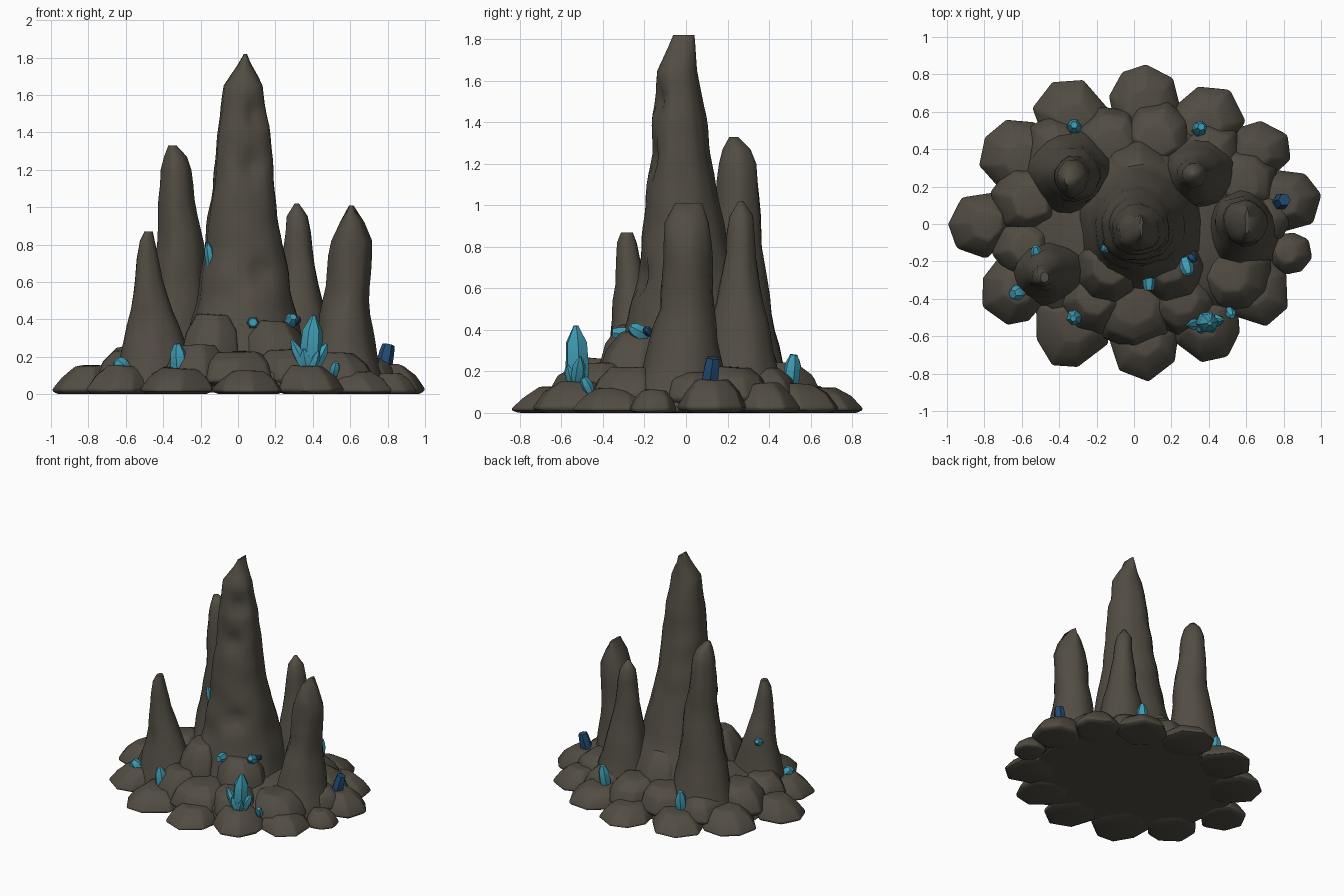
import bpy, bmesh, math, random
from mathutils import Vector, noise

random.seed(11)
cube = bpy.data.objects.get("Cube")
if cube:
    bpy.data.objects.remove(cube, do_unlink=True)


def make_material(name, colour):
    mat = bpy.data.materials.new(name)
    mat.use_nodes = True
    mat.diffuse_color = (*colour, 1)
    shader = next(n for n in mat.node_tree.nodes if n.type == 'BSDF_PRINCIPLED')
    shader.inputs["Base Color"].default_value = (*colour, 1)
    shader.inputs["Roughness"].default_value = 0.9
    return mat


ROCK = make_material("brown rock", (.083, .073, .056))
TEAL = make_material("teal crystal", (.05, .33, .45))
NAVY = make_material("dark blue crystal", (.016, .07, .17))

# Stone cross-sections: width and height as shares of radius and top
LOW_STONE = ((.78, 0), (1, .14), (.8, .62), (.48, 1))
HIGH_STONE = ((.74, 0), (1, .18), (.84, .7), (.52, 1))


def skin_rings(name, rings, material, smooth_angle, bevel=0):
    """Bridge a stack of closed rings and cap both ends."""
    bm = bmesh.new()
    loops = [[bm.verts.new(p) for p in ring] for ring in rings]
    count = len(loops[0])
    for low, high in zip(loops, loops[1:]):
        for i in range(count):
            j = (i + 1) % count
            bm.faces.new((low[i], low[j], high[j], high[i]))
    bm.faces.new(loops[0][::-1])
    bm.faces.new(loops[-1])
    bmesh.ops.recalc_face_normals(bm, faces=bm.faces)
    mesh = bpy.data.meshes.new(name)
    bm.to_mesh(mesh)
    bm.free()
    mesh.materials.append(material)
    obj = bpy.data.objects.new(name, mesh)
    bpy.context.collection.objects.link(obj)
    bpy.ops.object.select_all(action='DESELECT')
    obj.select_set(True)
    bpy.context.view_layer.objects.active = obj
    bpy.ops.object.shade_smooth_by_angle(angle=math.radians(smooth_angle))
    if bevel:
        mod = obj.modifiers.new("worn edges", 'BEVEL')
        mod.width = bevel
        mod.segments = 2
        mod.limit_method = 'ANGLE'
        mod.angle_limit = math.radians(25)
    return obj


def spire(name, rows, pits=(), sides=20, step=.08):
    """Rock column from rows of (height, x min, x max, y min, y max)."""
    wobble = [random.uniform(.96, 1.04) for _ in range(sides)]
    levels = []
    for a, b in zip(rows, rows[1:]):
        parts = max(1, round((b[0] - a[0]) / step))
        for k in range(parts):
            levels.append([p + (q - p) * k / parts for p, q in zip(a, b)])
    levels.append(rows[-1])
    rings = []
    for z, x0, x1, y0, y1 in levels:
        centre = Vector(((x0 + x1) / 2, (y0 + y1) / 2, z))
        ring = []
        for i in range(sides):
            t = math.tau * i / sides
            out = Vector((math.cos(t) * (x1 - x0) / 2, math.sin(t) * (y1 - y0) / 2, 0))
            point = centre + out * wobble[i]
            shift = noise.noise(point * 6) * .014
            for *spot, radius, depth in pits:
                gap = (point - Vector(spot)).length
                if gap < radius:
                    shift -= depth * (1 - gap / radius)
            shift = max(shift, -.6 * out.length)
            ring.append(point + out.normalized() * shift)
        rings.append(ring)
    return skin_rings(name, rings, ROCK, 60)


def boulder(name, x, y, radius, top, bottom=0, section=HIGH_STONE):
    """Angular stone whose lip slopes down and outward."""
    sides = random.choice((7, 8))
    facing = math.atan2(y, x)
    wobble = [1.03] + [random.uniform(.92, 1.08) for _ in range(sides - 1)]
    turn = [0] + [random.uniform(-.15, .15) for _ in range(sides - 1)]
    inward = Vector((-math.cos(facing), -math.sin(facing), 0))
    rings = []
    for width, level in section:
        centre = Vector((x, y, 0)) + inward * radius * level * .2
        ring = []
        for i in range(sides):
            t = facing + math.tau * i / sides + turn[i]
            r = radius * width * wobble[i]
            lift = random.uniform(-.01, .01) if level > .5 else 0
            z = bottom + (top - bottom) * level + lift
            ring.append(centre + Vector((math.cos(t) * r, math.sin(t) * r, z)))
        rings.append(ring)
    return skin_rings(name, rings, ROCK, 60, bevel=.014)


def crystal(name, base, tip, radius, material=TEAL, blunt=.2):
    """Six-sided shard running from base to its tip."""
    base, tip = Vector(base), Vector(tip)
    turn = (tip - base).to_track_quat('Z', 'Y')
    rings = []
    for along, width in ((0, .8), (.4, 1), (.75, .9), (1, blunt)):
        centre = base.lerp(tip, along)
        rings.append([centre + turn @ Vector((math.cos(math.tau * i / 6) * radius * width,
                                              math.sin(math.tau * i / 6) * radius * width, 0))
                      for i in range(6)])
    return skin_rings(name, rings, material, 25)


# Low mound that fills the middle
spire("base_mound", [(.01, -.74, .76, -.6, .6), (.11, -.7, .72, -.57, .57),
                     (.2, -.5, .55, -.43, .46), (.24, -.3, .35, -.3, .35)])

# Tall central spire with hollows worn in its front
spire("central_spire",
      [(.03, -.34, .42, -.42, .5), (.2, -.3, .38, -.36, .42), (.45, -.23, .31, -.28, .3),
       (.8, -.18, .24, -.22, .2), (1.2, -.13, .19, -.18, .13), (1.43, -.1, .17, -.16, .1),
       (1.65, -.07, .13, -.14, .06), (1.82, .03, .05, -.07, .04)],
      pits=[(.1, -.14, 1.5, .09, .04), (.08, -.17, 1.22, .09, .04),
            (.14, -.23, .65, .1, .05), (-.08, -.22, .5, .1, .03)],
      sides=28, step=.05)

# Smaller spires around it
spire("back_right_spire",
      [(.03, -.6, -.08, .03, .52), (.4, -.51, -.15, .1, .43), (.8, -.43, -.19, .13, .37),
       (1.2, -.41, -.26, .16, .34), (1.27, -.39, -.28, .18, .31), (1.33, -.37, -.33, .21, .25)])
spire("front_right_spire",
      [(.03, -.68, -.24, -.44, -.05), (.2, -.64, -.26, -.4, -.1), (.45, -.58, -.36, -.36, -.14),
       (.62, -.55, -.4, -.34, -.2), (.82, -.53, -.45, -.33, -.24), (.87, -.5, -.46, -.31, -.26)],
      pits=[(-.53, -.36, .35, .1, .03)])
spire("back_left_spire",
      [(.03, .12, .58, .05, .5), (.3, .17, .5, .1, .43), (.6, .22, .43, .16, .36),
       (.95, .26, .37, .21, .32), (1.02, .3, .33, .25, .28)])
spire("left_spire",
      [(.03, .36, .8, -.28, .24), (.2, .4, .74, -.21, .17), (.5, .45, .7, -.13, .14),
       (.82, .5, .71, -.11, .12), (.92, .54, .67, -.1, .11), (1.01, .59, .62, -.06, .08)],
      pits=[(.52, -.1, .5, .1, .03)])

# Outer ring of low stones: x, y, radius, top
OUTER = [(-.82, 0, .18, .15), (-.62, .36, .21, .15), (-.34, .59, .2, .13), (.05, .66, .2, .12),
         (.4, .56, .2, .14), (.67, .39, .18, .14), (.83, .13, .18, .16), (.84, -.16, .12, .11),
         (.66, -.36, .19, .12), (.39, -.55, .2, .15), (.06, -.65, .2, .12),
         (-.33, -.57, .22, .14), (-.64, -.35, .2, .15)]
for i, stone in enumerate(OUTER):
    boulder(f"outer_stone_{i + 1}", *stone, section=LOW_STONE)

# Upper ring of stones piled against the spires
INNER = [(-.59, .13, .19, .25), (-.61, -.13, .16, .23), (-.42, .4, .19, .22), (-.13, .46, .18, .24),
         (.13, .48, .19, .24), (.42, .38, .18, .22), (.6, .23, .18, .22), (.71, .03, .15, .2),
         (.55, -.28, .2, .22), (.27, -.42, .19, .24), (0, -.47, .21, .23), (-.23, -.42, .18, .26)]
for i, stone in enumerate(INNER):
    boulder(f"inner_stone_{i + 1}", *stone, bottom=.04)

# Shoulders leaning on the central spire
for i, stone in enumerate([(-.15, -.26, .18, .43), (.2, -.24, .21, .39), (.02, .26, .22, .4)]):
    boulder(f"shoulder_stone_{i + 1}", *stone, bottom=.1)

# Front crystal cluster
crystal("cluster_main", (.38, -.52, .1), (.405, -.53, .42), .06)
for i, (tip, radius) in enumerate([((.285, -.54, .29), .03), ((.475, -.51, .27), .035),
                                   ((.35, -.57, .24), .032), ((.43, -.57, .23), .028)]):
    crystal(f"cluster_shard_{i + 1}", (.38, -.53, .1), tip, radius)

# Single crystals standing on the stones
crystal("front_small_crystal", (.51, -.46, .1), (.525, -.495, .17), .028, blunt=.5)
crystal("front_right_crystal", (-.31, -.49, .08), (-.325, -.505, .27), .047, blunt=.35)
crystal("right_crystal", (-.6, -.36, .13), (-.65, -.375, .185), .042, blunt=.6)
crystal("back_right_crystal", (-.32, .51, .08), (-.32, .53, .26), .042, blunt=.45)
crystal("back_left_crystal", (.34, .5, .1), (.36, .52, .28), .042, blunt=.45)
crystal("left_dark_crystal", (.77, .11, .11), (.805, .13, .265), .044, NAVY, blunt=.75)

# Crystals set into the rock walls
crystal("wall_crystal_high", (-.145, -.125, .68), (-.162, -.14, .81), .026)
crystal("wall_crystal_front", (.08, -.26, .38), (.08, -.355, .385), .034, blunt=.7)
crystal("wall_crystal_left", (.27, -.19, .37), (.295, -.27, .415), .038, blunt=.5)
crystal("wall_crystal_left_dark", (.3, -.17, .38), (.33, -.2, .41), .022, NAVY)
crystal("wall_crystal_right", (-.51, -.2, .42), (-.53, -.12, .46), .032, blunt=.5)
